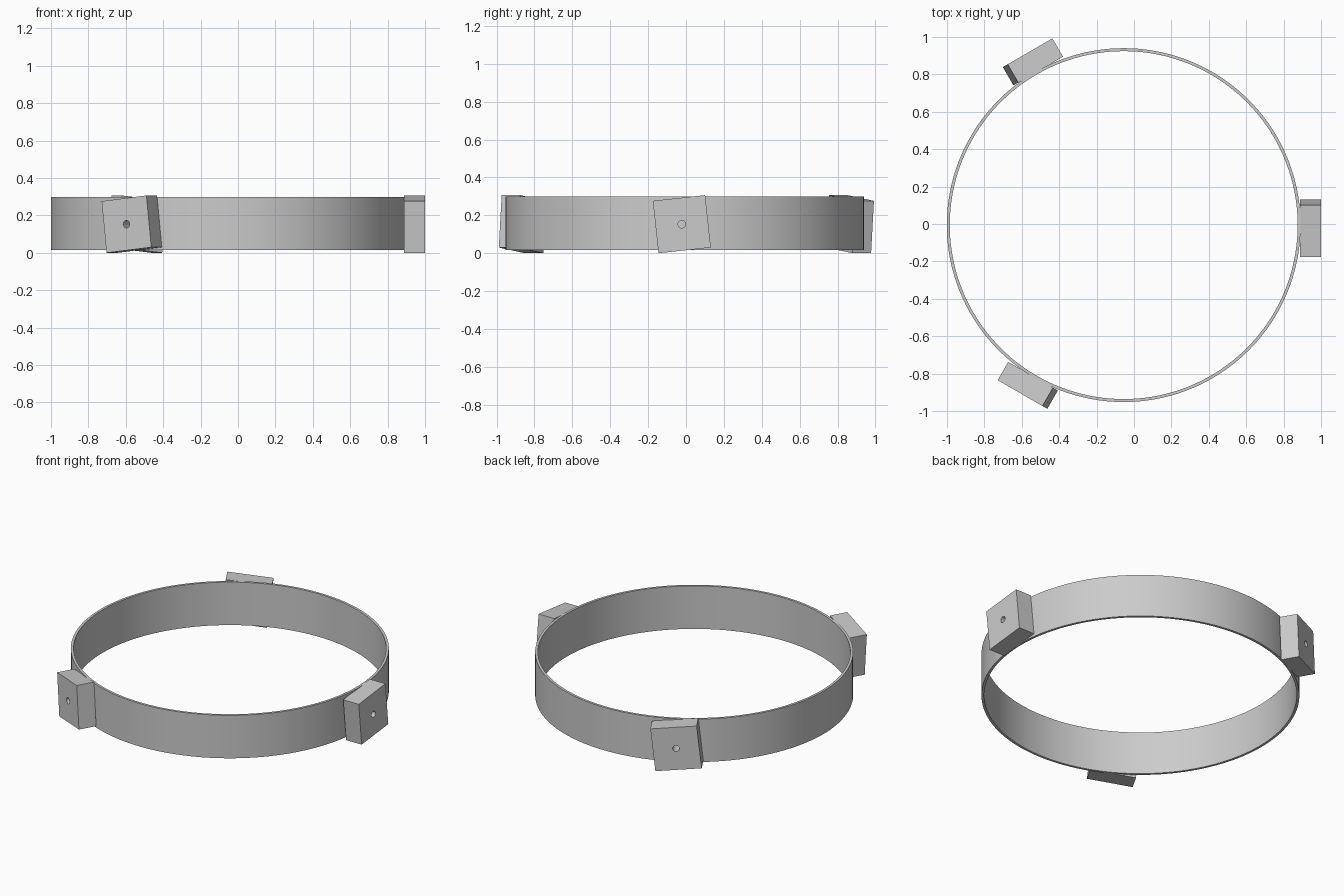
import bpy, bmesh
from math import radians, cos, sin, tau
from mathutils import Matrix, Vector

cube = bpy.data.objects.get("Cube")
if cube:
    bpy.data.objects.remove(cube, do_unlink=True)

CENTER = Vector((-0.055, -0.006, 0))
OUTER, INNER = 0.946, 0.930
BOTTOM, TOP = 0.016, 0.298
SEGMENTS = 160

grey = bpy.data.materials.new("plain_grey")
grey.use_nodes = True
GREY = (0.6, 0.6, 0.6, 1)
grey.diffuse_color = GREY
grey.node_tree.nodes["Principled BSDF"].inputs["Base Color"].default_value = GREY


def finish(bm, name, matrix):
    bmesh.ops.recalc_face_normals(bm, faces=bm.faces)
    mesh = bpy.data.meshes.new(name)
    bm.to_mesh(mesh)
    bm.free()
    mesh.materials.append(grey)
    obj = bpy.data.objects.new(name, mesh)
    obj.matrix_world = matrix
    bpy.context.collection.objects.link(obj)
    bpy.ops.object.select_all(action='DESELECT')
    obj.select_set(True)
    bpy.context.view_layer.objects.active = obj
    bpy.ops.object.shade_smooth_by_angle(angle=radians(30))


def loop_edges(bm, points):
    verts = [bm.verts.new(p) for p in points]
    return [bm.edges.new((v, verts[i - 1])) for i, v in enumerate(verts)]


# Thin hoop: a rectangular section spun around the centre
bm = bmesh.new()
section = loop_edges(bm, [(INNER, 0, BOTTOM), (OUTER, 0, BOTTOM),
                          (OUTER, 0, TOP), (INNER, 0, TOP)])
bmesh.ops.spin(bm, geom=section + bm.verts[:], cent=(0, 0, 0), axis=(0, 0, 1),
               angle=tau, steps=SEGMENTS, use_merge=True)
bmesh.ops.remove_doubles(bm, verts=bm.verts, dist=0.0001)
finish(bm, "hoop", Matrix.Translation(CENTER))


# Square mounting block with a round screw hole, slightly tilted
def mounting_block(name, angle):
    half, hole, depth = 0.139, 0.02, 0.113
    bm = bmesh.new()
    edges = loop_edges(bm, [(0, -half, -half), (0, half, -half),
                            (0, half, half), (0, -half, half)])
    edges += loop_edges(bm, [(0, hole * cos(tau * i / 24), hole * sin(tau * i / 24))
                             for i in range(24)])
    bmesh.ops.triangle_fill(bm, edges=edges, use_beauty=True)
    face = bmesh.ops.extrude_face_region(bm, geom=bm.faces[:])
    moved = [g for g in face["geom"] if isinstance(g, bmesh.types.BMVert)]
    bmesh.ops.translate(bm, verts=moved, vec=(depth, 0, 0))
    matrix = (Matrix.Translation(CENTER) @ Matrix.Rotation(angle, 4, 'Z')
              @ Matrix.Translation((0.942, -0.016, 0.153))
              @ Matrix.Rotation(radians(6.2), 4, 'X'))
    finish(bm, name, matrix)


for name, degrees in (("left_block", 0), ("back_right_block", 120),
                      ("front_right_block", 240)):
    mounting_block(name, radians(degrees))
